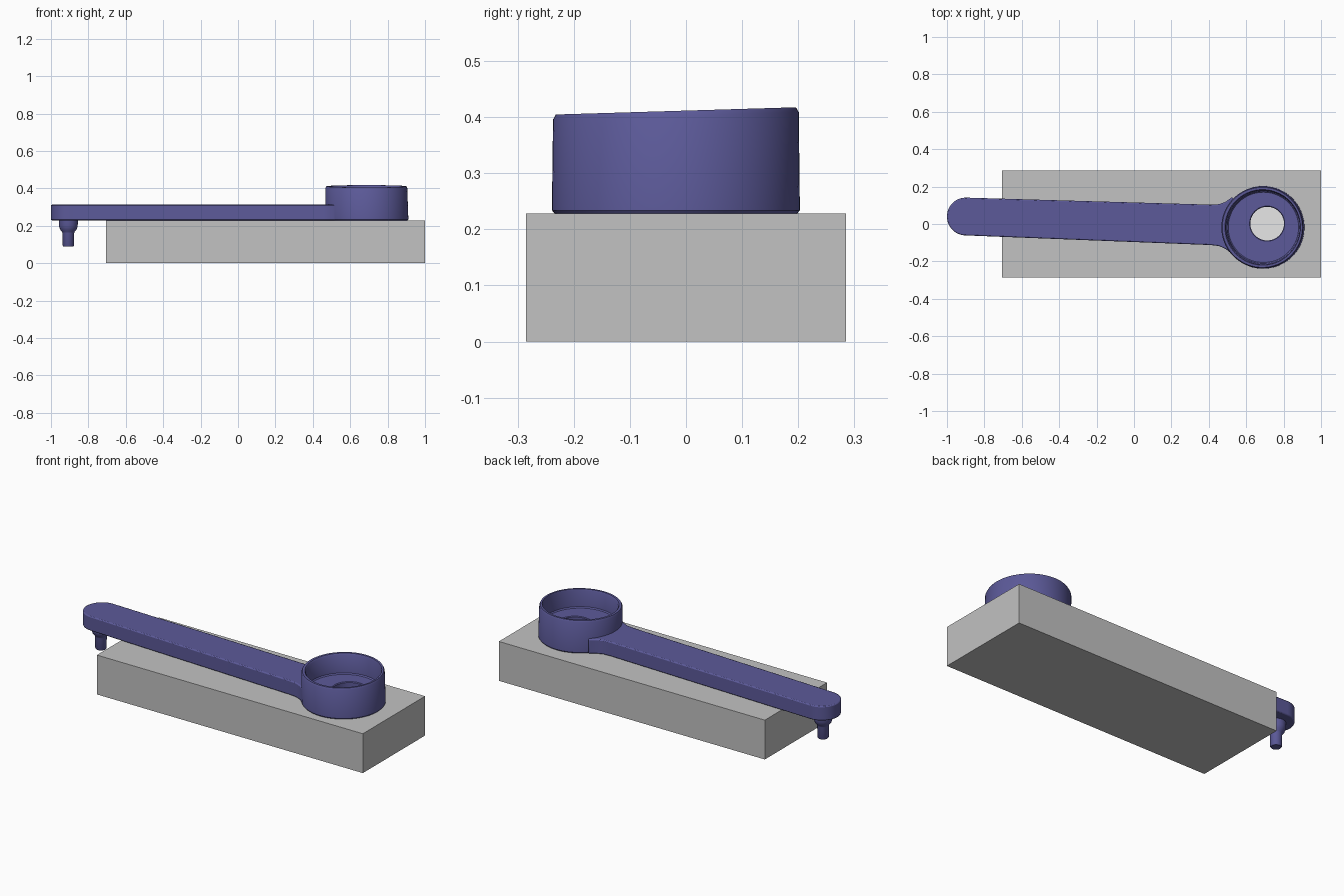
import bpy, bmesh, math

if "Cube" in bpy.data.objects:
    bpy.data.objects.remove(bpy.data.objects["Cube"])

def material(name, rgb):
    m = bpy.data.materials.new(name)
    m.diffuse_color = (*rgb, 1)
    m.use_nodes = True
    m.node_tree.nodes["Principled BSDF"].inputs["Base Color"].default_value = m.diffuse_color
    return m

PURPLE = material("muted purple", (0.107, 0.102, 0.32))
GREY = material("light grey", (0.54, 0.54, 0.54))
WHITE = material("white", (0.95, 0.95, 0.95))

def finish(name, bm, mat, smooth=True):
    bmesh.ops.recalc_face_normals(bm, faces=bm.faces[:])
    me = bpy.data.meshes.new(name)
    bm.to_mesh(me)
    bm.free()
    ob = bpy.data.objects.new(name, me)
    bpy.context.collection.objects.link(ob)
    me.materials.append(mat)
    if smooth:
        bpy.ops.object.select_all(action='DESELECT')
        ob.select_set(True)
        bpy.context.view_layer.objects.active = ob
        bpy.ops.object.shade_smooth_by_angle(angle=math.radians(35))
    return ob

def lathe(name, profile, mat, n=72, closed=False, tilt=0.0):
    """Profile rows: radius, z, centre x, centre y. tilt slopes the high part along y."""
    bm = bmesh.new()
    rings = []
    for r, z, cx, cy in profile:
        ring = []
        for i in range(n):
            a = 2 * math.pi * i / n
            y = cy + r * math.sin(a)
            dz = tilt * (y + 0.02) if z > 0.35 else 0
            ring.append(bm.verts.new((cx + r * math.cos(a), y, z + dz)))
        rings.append(ring)
    pairs = list(zip(rings, rings[1:]))
    if closed:
        pairs.append((rings[-1], rings[0]))
    for a, b in pairs:
        for i in range(n):
            j = (i + 1) % n
            bm.faces.new((a[i], a[j], b[j], b[i]))
    if not closed:
        bm.faces.new(rings[0])
        bm.faces.new(rings[-1])
    return finish(name, bm, mat)

# Rectangular base block
BASE = 0.228
bm = bmesh.new()
bmesh.ops.create_cube(bm, size=1)
for v in bm.verts:
    v.co = (0.1475 + v.co.x * 1.705, v.co.y * 0.57, BASE / 2 + v.co.z * BASE)
finish("base_block", bm, GREY, smooth=False)

# Pale disc seen through the cup's hole
lathe("hole_disc", [(0.1, BASE - 0.003, 0.712, 0), (0.1, BASE + 0.003, 0.712, 0)], WHITE)

# Open cup, slightly leaning, with an off-centre hole in its floor
CX, CY = 0.69, -0.018
lathe("cup", [
    (0.090, BASE, 0.712, 0.002), (0.216, BASE, CX, CY), (0.221, BASE + 0.006, CX, CY),
    (0.219, 0.402, CX - 0.004, CY), (0.214, 0.411, CX - 0.004, CY),
    (0.202, 0.411, CX - 0.002, CY), (0.198, 0.403, CX, CY),
    (0.194, 0.306, CX + 0.002, CY), (0.188, 0.300, CX + 0.002, CY),
    (0.094, 0.300, 0.712, 0.002), (0.090, 0.296, 0.712, 0.002)],
    PURPLE, closed=True, tilt=0.03)

# Long arm: round end, straight sides, flared into the cup wall
def centre_y(x):
    return 0.04 - 0.034 * (x + 0.9)

side = [(0.41, 0.108), (0.455, 0.112), (0.49, 0.126), (0.525, 0.153)]
outline = []
for i in range(25):
    a = math.radians(90 + 180 * i / 24)
    outline.append((-0.9 + 0.1 * math.cos(a), 0.04 + 0.101 * math.sin(a)))
outline += [(x, centre_y(x) - w) for x, w in side]
for i in range(13):
    a = math.radians(223 - 86 * i / 12)
    outline.append((CX + 0.208 * math.cos(a), CY + 0.208 * math.sin(a)))
outline += [(x, centre_y(x) + w) for x, w in reversed(side)]

bm = bmesh.new()
bottom = bm.faces.new([bm.verts.new((x, y, BASE + 0.001)) for x, y in outline])
ext = bmesh.ops.extrude_face_region(bm, geom=[bottom])
for v in ext["geom"]:
    if isinstance(v, bmesh.types.BMVert):
        v.co.z = 0.313
arm = finish("arm", bm, PURPLE)
bev = arm.modifiers.new("soft edges", 'BEVEL')
bev.width = 0.009
bev.segments = 2
bev.limit_method = 'ANGLE'
bev.angle_limit = math.radians(50)

# Stepped pin under the round end
PX, PY = -0.907, 0.04
lathe("pin", [(r, z, PX, PY) for r, z in [
    (0.051, 0.235), (0.050, 0.198), (0.043, 0.178), (0.034, 0.168),
    (0.031, 0.160), (0.030, 0.094), (0.026, 0.088)]], PURPLE, n=40)
